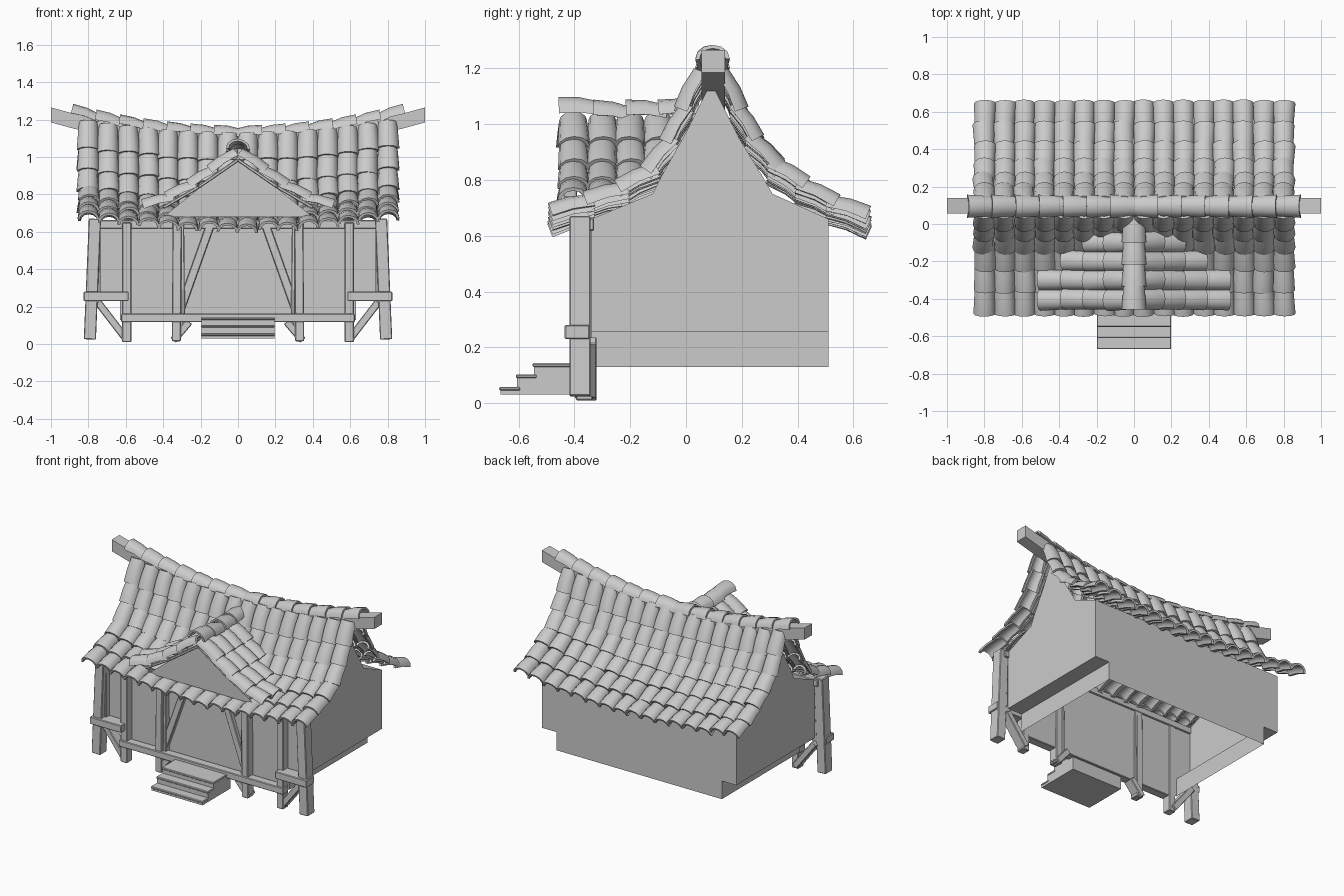
import bpy, bmesh, math, random
from mathutils import Vector, Matrix

if "Cube" in bpy.data.objects:
    bpy.data.objects.remove(bpy.data.objects["Cube"])

random.seed(4)


def finish(name, bm, smooth=False, fix=True):
    if fix:
        bmesh.ops.recalc_face_normals(bm, faces=bm.faces[:])
    me = bpy.data.meshes.new(name)
    bm.to_mesh(me)
    bm.free()
    ob = bpy.data.objects.new(name, me)
    bpy.context.collection.objects.link(ob)
    if smooth:
        bpy.ops.object.select_all(action='DESELECT')
        ob.select_set(True)
        bpy.context.view_layer.objects.active = ob
        bpy.ops.object.shade_smooth_by_angle(angle=math.radians(38))
    return ob


def tile(bm, p0, p1, side, r0, r1, lift=0.012, th=0.015, seg=6):
    """Tapered half-pipe tile from p0 (upper end) to p1 (lower, wider end)."""
    p0, p1, side = Vector(p0), Vector(p1), Vector(side)
    d = p1 - p0
    n = side.cross(d).normalized()
    if n.z < 0:
        n = -n
    side = (side + n * random.uniform(-.05, .05)).normalized()
    rings = []
    for t in (0, .5, 1):
        c = p0 + d * t + n * (lift * t + .007 * math.sin(math.pi * t))
        r = r0 + (r1 - r0) * t
        ring = []
        for rad, order in ((r, range(seg + 1)), (r - th, range(seg, -1, -1))):
            for i in order:
                a = math.pi * i / seg
                ring.append(bm.verts.new(c + side * rad * math.cos(a) + n * rad * .85 * math.sin(a)))
        rings.append(ring)
    m = len(rings[0])
    for a, b in zip(rings, rings[1:]):
        for i in range(m):
            bm.faces.new((a[i], a[(i + 1) % m], b[(i + 1) % m], b[i]))
    for ring in (rings[0], rings[-1]):
        for i in range(seg):
            bm.faces.new((ring[i], ring[i + 1], ring[m - 2 - i], ring[m - 1 - i]))


def resample(path, n):
    """n + 1 evenly spaced points along a 2D path."""
    pts = [Vector(p) for p in path]
    lens = [(b - a).length for a, b in zip(pts, pts[1:])]
    out = []
    for k in range(n + 1):
        s = sum(lens) * k / n
        for i, l in enumerate(lens):
            if s <= l or i == len(lens) - 1:
                out.append(pts[i].lerp(pts[i + 1], min(s / l, 1)))
                break
            s -= l
    return out


def beam(name, p0, p1, w, d):
    """Bevelled timber between two points; w across, d deep in y (or z if level along x)."""
    p0, p1 = Vector(p0), Vector(p1)
    z = (p1 - p0).normalized()
    y = Vector((0, 1, 0))
    x = y.cross(z).normalized()
    rot = Matrix((x, y, z)).transposed().to_4x4()
    bm = bmesh.new()
    bmesh.ops.create_cube(bm, size=1)
    bmesh.ops.scale(bm, vec=(w, d, (p1 - p0).length), verts=bm.verts[:])
    bmesh.ops.bevel(bm, geom=bm.edges[:], offset=.004, segments=1, affect='EDGES')
    bm.transform(Matrix.Translation((p0 + p1) / 2) @ rot)
    return finish(name, bm)


# Main roof slopes: sagging columns of half-pipe tiles
front = [(.06, 1.16), (-.01, .97), (-.1, .82), (-.22, .745), (-.36, .695), (-.475, .655)]
back = [(.12, 1.16), (.19, .98), (.27, .865), (.38, .775), (.5, .705), (.64, .645)]
for name, path in (("front_roof_tiles", front), ("back_roof_tiles", back)):
    bm = bmesh.new()
    pts = resample(path, 6)
    for c in range(16):
        x = -.8 + c * 1.6 / 15
        sag = .065 * ((x / .8) ** 2 - 1)
        for a, b in zip(pts, pts[1:]):
            a2 = a - (b - a) * .2
            j = random.uniform(-.006, .006)
            tile(bm, (x, a2.x, a2.y + sag), (x + j, b.x, b.y + sag + j), (1, 0, 0), .051, .059)
    finish(name, bm, True)


# Curved ridge beam
def ridge_z(x):
    return 1.08 + .145 * x * x


bm = bmesh.new()
prev = None
for i in range(17):
    x = -1 + i / 8
    ring = [bm.verts.new((x, .097 + sy * .042, ridge_z(x) + sz * .04))
            for sy, sz in ((-1, -1), (1, -1), (1, 1), (-1, 1))]
    if prev:
        for k in range(4):
            bm.faces.new((prev[k], prev[(k + 1) % 4], ring[(k + 1) % 4], ring[k]))
    else:
        bm.faces.new(ring)
    prev = ring
bm.faces.new(prev)
finish("ridge_beam", bm)

# Ridge cap tiles, wide ends pointing outward
bm = bmesh.new()
for s in (-1, 1):
    for i in range(7):
        x0, x1 = i * .128 - .02, (i + 1) * .128
        tile(bm, (s * x0, .095, ridge_z(x0) + .025), (s * x1, .095, ridge_z(x1) + .025),
             (0, 1, 0), .052, .062, .012)
finish("ridge_tiles", bm, True)

# Dormer roof: tile columns running down to both sides
slope = resample([(.02, .995), (.12, .915), (.23, .835), (.35, .765), (.5, .715)], 4)
bm = bmesh.new()
for s in (-1, 1):
    for y, rows in ((-.405, 4), (-.3, 4), (-.2, 3), (-.1, 2)):
        for a, b in list(zip(slope, slope[1:]))[:rows]:
            a2 = a - (b - a) * .2
            tile(bm, (s * a2.x, y, a2.y), (s * b.x, y + random.uniform(-.005, .005), b.y),
                 (0, 1, 0), .05, .058)
finish("dormer_tiles", bm, True)

# Dormer ridge caps
bm = bmesh.new()
for i in range(4):
    y = .03 - i * .12
    tile(bm, (0, y + .02, 1.035 - .012 * (i % 3)), (0, y - .125, 1.02 if i < 3 else 1.03),
         (1, 0, 0), .055, .066)
finish("dormer_ridge_tiles", bm, True)

# Dormer gable panel with trim strips under the tiles
bm = bmesh.new()
bm.faces.new([bm.verts.new(p) for p in ((-.4, -.4, .68), (.4, -.4, .68), (.2, -.4, .84), (0, -.4, 1), (-.2, -.4, .84))])
finish("dormer_gable", bm, fix=False)
for s in (-1, 1):
    for i, (a, b) in enumerate((((0, .985), (.21, .84)), ((.21, .84), (.4, .73)))):
        beam("dormer_trim", (s * a[0], -.415, a[1]), (s * b[0], -.415, b[1]), .018, .05)

# House shell: stepped front and back walls joined by side strips, open below
outline = [(-.74, .66), (-.74, .255), (-.63, .255), (-.63, .13),
           (.63, .13), (.63, .255), (.74, .255), (.74, .66)]
bm = bmesh.new()
fr = [bm.verts.new((x, -.34, z)) for x, z in outline]
bk = [bm.verts.new((x, .51, z)) for x, z in outline]
bm.faces.new(fr)
bm.faces.new(bk[::-1])
for i in (0, 1, 2, 4, 5, 6):
    bm.faces.new((fr[i], bk[i], bk[i + 1], fr[i + 1]))
# gable ends rising to the ridge
gable = [(-.34, .66), (-.12, .75), (-.09, .81), (0, .97), (.09, 1.15), (.19, .95), (.27, .82), (.31, .75), (.51, .66)]
for s in (-1, 1):
    bm.faces.new([bm.verts.new((s * .74, y, z)) for y, z in gable][::s])
finish("house_walls", bm, fix=False)

# Timber frame, mirrored left and right
for s in (-1, 1):
    beam("corner_post", (s * .792, -.38, .025), (s * .765, -.38, .67), .065, .075)
    beam("bay_post", (s * .595, -.365, .01), (s * .595, -.365, .65), .05, .06)
    beam("bay_post_trim", (s * .745, -.365, .27), (s * .745, -.365, .65), .02, .04)
    beam("door_post", (s * .33, -.365, .015), (s * .325, -.365, .65), .048, .065)
    beam("door_side_post", (s * .293, -.355, .1), (s * .298, -.355, .65), .02, .045)
    beam("side_rail", (s * .585, -.39, .255), (s * .825, -.39, .255), .05, .09)
    beam("bay_brace", (s * .75, -.355, .225), (s * .6, -.355, .03), .04, .07)
    beam("door_brace", (s * .15, -.355, .63), (s * .315, -.355, .165), .045, .03)
    beam("foot_brace", (s * .26, -.355, .12), (s * .345, -.355, .02), .04, .07)
beam("floor_beam", (-.625, -.375, .14), (.625, -.375, .14), .045, .06)
beam("eave_beam", (-.77, -.35, .64), (.77, -.35, .64), .045, .04)

# Entrance steps from one stair profile
prof = [(-.665, .03), (-.665, .055), (-.605, .055), (-.605, .1), (-.545, .1), (-.545, .14), (-.36, .14), (-.36, .03)]
bm = bmesh.new()
f = bm.faces.new([bm.verts.new((-.195, y, z)) for y, z in prof])
ext = bmesh.ops.extrude_face_region(bm, geom=[f])
bmesh.ops.translate(bm, vec=(.39, 0, 0), verts=[v for v in ext['geom'] if isinstance(v, bmesh.types.BMVert)])
finish("entrance_steps", bm)
for y, z in ((-.632, .055), (-.572, .1), (-.46, .14)):
    beam("step_tread", (-.198, y, z - .004), (.198, y, z - .004), .014, .075 if z < .13 else .18)
